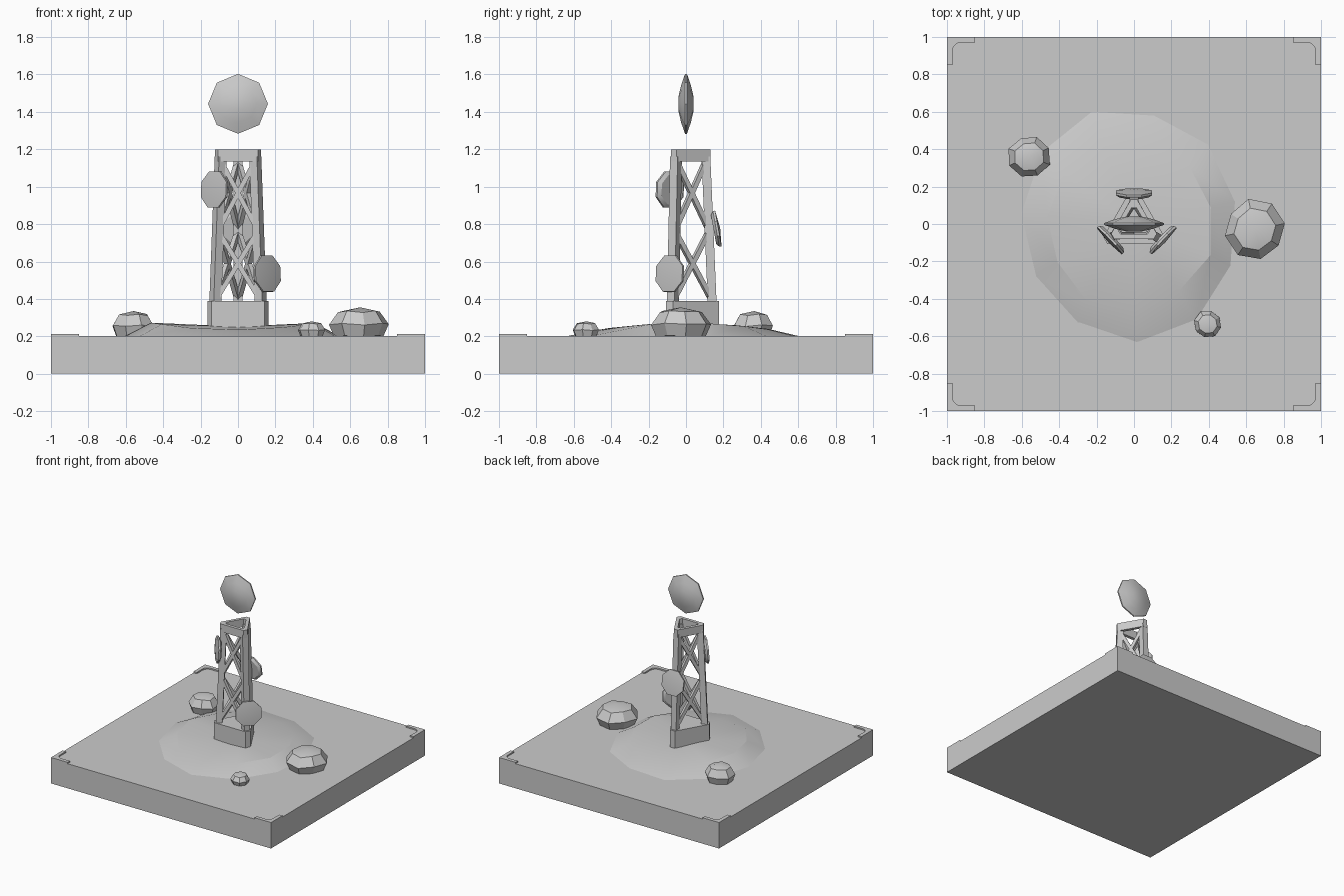
import bpy, bmesh, math, random
from mathutils import Vector, Matrix

if "Cube" in bpy.data.objects:
    bpy.data.objects.remove(bpy.data.objects["Cube"])

random.seed(4)


def finish(name, bm, smooth=None):
    bmesh.ops.recalc_face_normals(bm, faces=bm.faces)
    me = bpy.data.meshes.new(name)
    bm.to_mesh(me)
    bm.free()
    ob = bpy.data.objects.new(name, me)
    bpy.context.collection.objects.link(ob)
    if smooth:
        bpy.ops.object.select_all(action='DESELECT')
        ob.select_set(True)
        bpy.context.view_layer.objects.active = ob
        bpy.ops.object.shade_smooth_by_angle(angle=math.radians(smooth))
    return ob


def loft(name, rings, tip=None, bottom=True, smooth=None, matrix=None, closed=False):
    """Join rings of points; close the end with a tip point or a flat cap."""
    bm = bmesh.new()
    vr = [[bm.verts.new(p) for p in r] for r in rings]
    n = len(vr[0])
    pairs = list(zip(vr, vr[1:])) + ([(vr[-1], vr[0])] if closed else [])
    for a, b in pairs:
        for i in range(n):
            bm.faces.new((a[i], a[(i + 1) % n], b[(i + 1) % n], b[i]))
    if not closed:
        if bottom:
            bm.faces.new(vr[0])
        if tip:
            t = bm.verts.new(tip)
            for i in range(n):
                bm.faces.new((vr[-1][i], vr[-1][(i + 1) % n], t))
        else:
            bm.faces.new(vr[-1])
    if matrix:
        bm.transform(matrix)
    return finish(name, bm, smooth)


def circle(r, z, n=8, off=0.0):
    return [(r * math.cos(off + math.tau * i / n), r * math.sin(off + math.tau * i / n), z)
            for i in range(n)]


def triangle(r, z, cut=7):
    """Triangle with clipped corners, one corner towards the back."""
    return [(r * math.cos(math.radians(a + d)), r * math.sin(math.radians(a + d)), z)
            for a in (90, 210, 330) for d in (-cut, cut)]


def beam(name, a, b, w, side):
    """Square bar from a to b, one face turned towards side."""
    a, b = Vector(a), Vector(b)
    axis = (b - a).normalized()
    u = axis.cross(Vector(side)).normalized() * w / 2
    v = axis.cross(u).normalized() * w / 2
    return loft(name, [[p + u + v, p - u + v, p - u - v, p + u - v] for p in (a, b)][:2])


# base slab
loft("base_slab", [[(-1, -1, z), (1, -1, z), (1, 1, z), (-1, 1, z)] for z in (0, 0.202)])

# raised corner brackets with rounded inner corner
w, L, f = 0.03, 0.15, 0.045
inner = [(1 - w - f + f * math.cos(t * math.pi / 8), 1 - w - f + f * math.sin(t * math.pi / 8))
         for t in range(5)]
outline = [(1, 1 - L), (1, 1), (1 - L, 1), (1 - L, 1 - w)] + inner[::-1] + [(1 - w, 1 - L)]
for sx in (-1, 1):
    for sy in (-1, 1):
        loft("corner_bracket", [[(x * sx, y * sy, z) for x, y in outline] for z in (0.19, 0.213)])

# low irregular mound
n = 11
outer, rim = [], []
for i in range(n):
    a = math.tau * (i + 0.35) / n
    c, s = math.cos(a), math.sin(a)
    r1 = 0.62 + random.uniform(-0.02, 0.03)
    r2 = 0.455 + random.uniform(-0.02, 0.02)
    outer.append((r1 * c * 0.94 - 0.02, r1 * s, 0.2))
    rim.append((r2 * c - 0.02, r2 * s, 0.235 + 0.038 * c * c))
loft("mound", [outer, rim], tip=(0, 0, 0.252), smooth=20)

# rocks: x, y, radius, height, turn
for x, y, r, h, turn in ((0.645, -0.03, 0.163, 0.155, 0.2), (-0.56, 0.36, 0.115, 0.135, 1.2),
                         (0.395, -0.535, 0.075, 0.08, 2.1)):
    wob = [random.uniform(0.92, 1.04) for _ in range(8)]
    rings = [[(px * k, py * k, pz + 0.04 * h * math.sin(3 * i))
              for i, ((px, py, pz), k) in enumerate(zip(circle(q * r, z * h), wob))]
             for q, z in ((0.82, 0), (1, 0.42), (0.7, 0.85))]
    loft("rock", rings, tip=(0.05 * r, 0, h), smooth=25,
         matrix=Matrix.Translation((x, y, 0.2)) @ Matrix.Rotation(turn, 4, 'Z'))

# tower plinth and open top frame
loft("tower_plinth", [triangle(0.178, 0.21), triangle(0.178, 0.388)])
loft("tower_top_frame", [triangle(0.133, 1.135), triangle(0.133, 1.2),
                         triangle(0.09, 1.2), triangle(0.09, 1.135)], closed=True)


# tower legs and crossed braces
def leg_point(a, z):
    r = 0.14 + (0.107 - 0.14) * (z - 0.38) / 0.77
    return Vector((r * math.cos(math.radians(a)), r * math.sin(math.radians(a)), z))


for a in (90, 210, 330):
    out = leg_point(a, 0.4).xy.to_3d()
    beam("tower_leg", leg_point(a, 0.36), leg_point(a, 1.16), 0.047, out)
    b = a + 120
    mid = (leg_point(a, 0.4) + leg_point(b, 0.4)).xy.to_3d()
    for z0, z1 in ((0.39, 0.765), (0.765, 1.14)):
        beam("tower_brace", leg_point(a, z0), leg_point(b, z1), 0.026, mid)
        beam("tower_brace", leg_point(b, z0), leg_point(a, z1), 0.026, mid)

# three small dishes fixed to the legs: centre and facing direction
for c, d in (((-0.125, -0.085, 0.985), (-0.72, -0.68, 0.06)),
             ((0.155, -0.085, 0.535), (0.72, -0.68, 0.06)),
             ((0, 0.165, 0.775), (0, 1, 0.18))):
    turn = Vector(d).to_track_quat('Z', 'Y').to_matrix().to_4x4()
    o = math.pi / 8
    loft("small_dish", [circle(0.085, -0.018, 8, o), circle(0.105, -0.004, 8, o),
                        circle(0.105, 0.008, 8, o)],
         tip=(0, 0, 0.018), smooth=30, matrix=Matrix.Translation(c) @ turn)

# floating lens-shaped disc above the tower
half = [(0.04, 0.04), (0.1, 0.026), (0.16, 0.005)]
rings = [circle(r, -z) for r, z in half] + [circle(r, z) for r, z in half[::-1]]
loft("floating_disc", rings, smooth=40,
     matrix=Matrix.Translation((0, 0, 1.443)) @ Matrix.Rotation(math.pi / 2, 4, 'X'))
